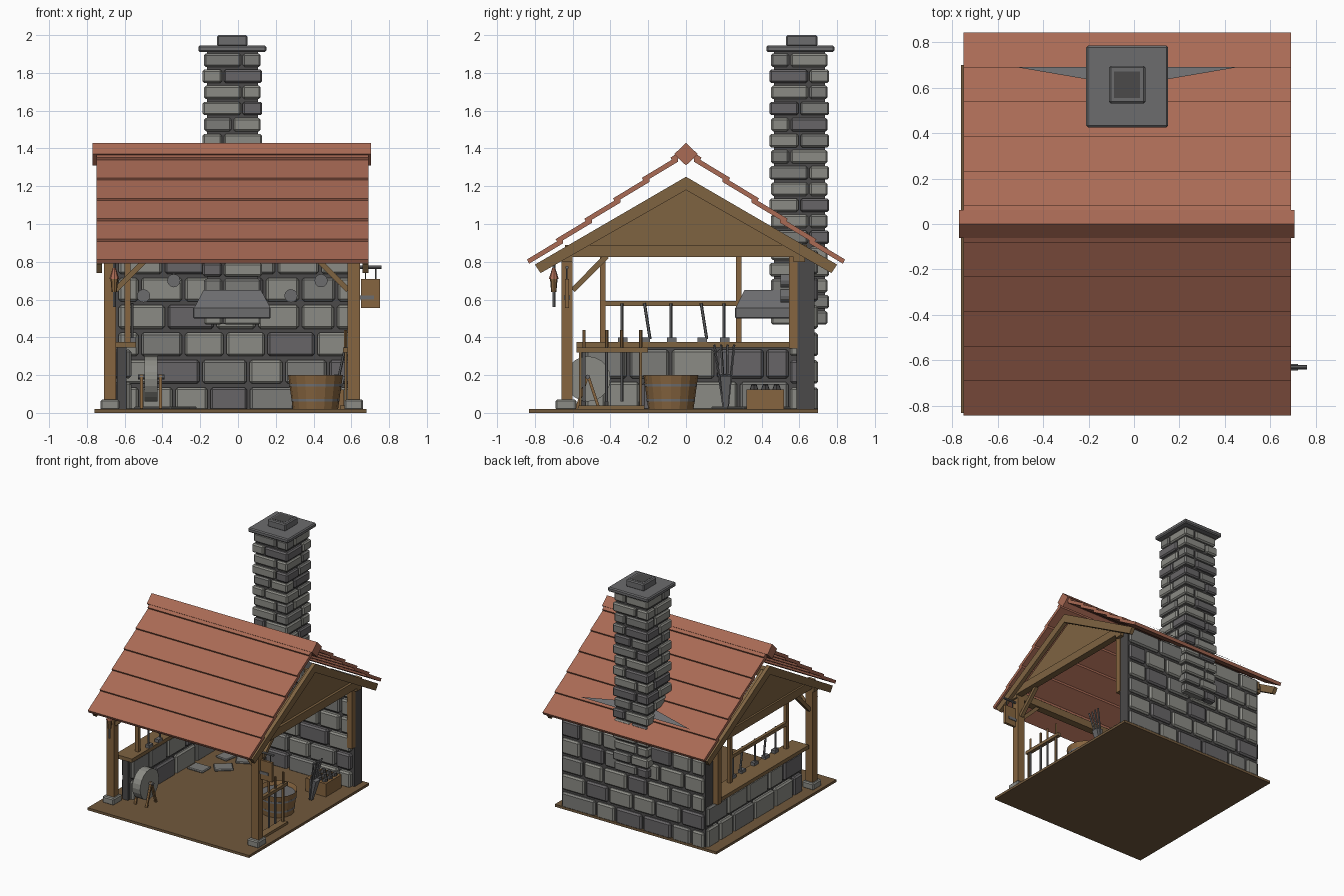
import bpy, bmesh, math, random
from mathutils import Vector, Matrix

random.seed(4)
if "Cube" in bpy.data.objects:
    bpy.data.objects.remove(bpy.data.objects["Cube"])


def material(name, r, g, b):
    m = bpy.data.materials.new(name)
    m.use_nodes = True
    m.diffuse_color = (r, g, b, 1)
    bsdf = next(n for n in m.node_tree.nodes if n.type == 'BSDF_PRINCIPLED')
    bsdf.inputs["Base Color"].default_value = (r, g, b, 1)
    return m


TILE = material("clay tile", .40, .145, .09)
LIGHT = material("light stone", .26, .26, .235)
MID = material("mid stone", .2, .2, .19)
DARK = material("dark stone", .135, .13, .135)
MORTAR = material("mortar", .07, .068, .068)
WOOD = material("timber", .21, .125, .053)
OAK = material("warm plank", .24, .13, .05)
EARTH = material("earth floor", .165, .1, .046)
IRON = material("iron", .15, .15, .155)
STONES = [LIGHT, MID, DARK]


def finish(name, bm, mats):
    bmesh.ops.recalc_face_normals(bm, faces=bm.faces)
    me = bpy.data.meshes.new(name)
    bm.to_mesh(me)
    bm.free()
    for m in mats:
        me.materials.append(m)
    ob = bpy.data.objects.new(name, me)
    bpy.context.collection.objects.link(ob)
    return ob


def add_box(bm, lo, hi, index=0, bevel=0.0):
    lo, hi = Vector(lo), Vector(hi)
    mat = Matrix.Translation((lo + hi) / 2) @ Matrix.Diagonal((*(hi - lo), 1))
    part = bmesh.new()
    bmesh.ops.create_cube(part, size=1, matrix=mat)
    if bevel:
        bmesh.ops.bevel(part, geom=part.edges[:], offset=bevel, segments=1, affect='EDGES')
    for f in part.faces:
        f.material_index = index
    tmp = bpy.data.meshes.new("tmp")
    part.to_mesh(tmp)
    part.free()
    bm.from_mesh(tmp)
    bpy.data.meshes.remove(tmp)


def box(name, lo, hi, mat, bevel=0.0):
    bm = bmesh.new()
    add_box(bm, lo, hi, 0, bevel)
    return finish(name, bm, [mat])


def prism(name, pts, x0, x1, mat):
    """Extrude a y-z outline along x."""
    bm = bmesh.new()
    face = bm.faces.new([bm.verts.new((x0, y, z)) for y, z in pts])
    new = bmesh.ops.extrude_face_region(bm, geom=[face])["geom"]
    bmesh.ops.translate(bm, vec=(x1 - x0, 0, 0), verts=[v for v in new if isinstance(v, bmesh.types.BMVert)])
    return finish(name, bm, [mat])


def rod(name, a, b, r, mat, r2=None, sides=8):
    a, b = Vector(a), Vector(b)
    d = b - a
    mat4 = Matrix.Translation((a + b) / 2) @ d.to_track_quat('Z', 'Y').to_matrix().to_4x4()
    if sides == 4:
        mat4 = mat4 @ Matrix.Rotation(math.pi / 4, 4, 'Z')
    bm = bmesh.new()
    bmesh.ops.create_cone(bm, cap_ends=True, segments=sides, radius1=r, radius2=r if r2 is None else r2,
                          depth=d.length, matrix=mat4)
    return finish(name, bm, [mat])


def masonry(name, axis, start, end, t0, t1, top, rows):
    """Running courses of bevelled blocks along x (axis 0) or y (axis 1)."""
    bm = bmesh.new()
    h = top / rows
    for r in range(rows):
        p = start
        while p < end - .02:
            w = random.uniform(.17, .27) if p > start or r % 2 else .12
            q = end if end - p - w < .09 else p + w
            lo, hi = [t0, t0, r * h + .01], [t1, t1, (r + 1) * h - .01]
            lo[axis], hi[axis] = p + .008, q - .008
            add_box(bm, lo, hi, random.choices(range(3), (5, 2, 1.5))[0], .012)
            p = q
    finish(name, bm, STONES)


# Ground
box("ground_slab", (-.76, -.83, 0), (.68, .7, .02), EARTH)
for i, (x, y) in enumerate([(-.48, .19), (-.34, .3), (-.43, .48), (-.3, .5)]):
    slab = box(f"floor_stone_{i}", (-.07, -.055, .018), (.07, .055, .035), MID, .006)
    slab.location, slab.rotation_euler[2] = (x, y, 0), i * .7

# Back wall and low side wall
box("back_wall_core", (-.65, .585, .02), (.63, .68, .86), MORTAR)
masonry("back_wall_inner_stones", 0, -.64, .62, .55, .6, .87, 6)
masonry("back_wall_outer_stones", 0, -.65, .63, .665, .7, .87, 6)
box("side_wall_core", (-.64, -.56, .02), (-.59, .6, .345), MORTAR)
masonry("side_wall_inner_stones", 1, -.54, .55, -.6, -.565, .345, 2)
masonry("side_wall_outer_stones", 1, -.54, .68, -.67, -.63, .345, 2)
box("counter", (-.69, -.58, .345), (-.54, .55, .375), WOOD)

# Chimney: alternating split courses round a mortar core
cx, cy, half = -.03, .6, .15
box("chimney_core", (cx - .135, cy - .135, .47), (cx + .135, cy + .135, 1.92), MORTAR)
bm = bmesh.new()
rows = 17
step = (1.91 - .46) / rows
for r in range(rows):
    z = .46 + r * step
    grow = .008 if r % 2 else 0
    sx, sy = random.choice((-.05, .05, 0)), random.choice((-.05, .05, 0))
    for x0, x1 in ((-half - grow, sx - .005), (sx + .005, half + grow)):
        for y0, y1 in ((-half - grow, sy - .005), (sy + .005, half + grow)):
            add_box(bm, (cx + x0, cy + y0, z + .007), (cx + x1, cy + y1, z + step - .007),
                    random.choices(range(3), (5, 2, 2))[0], .01)
finish("chimney_stones", bm, STONES)
box("chimney_cap", (cx - .18, cy - .175, 1.91), (cx + .18, cy + .185, 1.945), IRON, .008)
box("chimney_pot", (cx - .08, cy - .07, 1.94), (cx + .08, cy + .095, 2), IRON, .008)
box("flue_opening", (cx - .057, cy - .045, 1.995), (cx + .057, cy + .07, 2.0015), MORTAR)
for s in (-1, 1):
    bm = bmesh.new()
    bm.faces.new([bm.verts.new((cx + s * x, y, z)) for x, y, z in
                  ((.49, .69, .94), (.14, .69, .94), (.14, .63, .98))])
    finish("flashing", bm, [IRON])

# Forge hood
box("hood_lip", (-.237, .26, .5), (.173, .55, .56), IRON, .005)
hood = box("hood_funnel", (-.23, .265, .56), (.17, .55, .65), IRON)
for v in hood.data.vertices:
    if v.co.z > .6:
        v.co.x = cx + (v.co.x - cx) * .76
        v.co.y = max(v.co.y, .31)
for x, z in ((-.5, .62), (-.34, .7), (.28, .62), (.44, .7)):
    rod("wall_boss", (x, .5, z), (x, .56, z), .035, IRON, sides=12)

# Roof courses on both slopes, then the ridge
for s in (-1, 1):
    for i in range(6):
        y, z = .83 - .152 * i, .79 + .108 * i
        e = min(.18, y)
        prism("tile_course", [(s * y, z), (s * (y + .012), z + .022), (s * (y - e), z + .03 + e * .6),
                              (s * (y - e), z + e * .6)], -.75, .69, TILE)
prism("ridge_cap", [(0, 1.31), (.062, 1.37), (0, 1.43), (-.062, 1.37)], -.77, .705, TILE)

# Gables, bargeboards, tie beams
for x0, x1, g in ((-.75, -.72, -.69), (.66, .69, .62)):
    for s in (-1, 1):
        prism("bargeboard", [(0, 1.25), (s * .8, .785), (s * .77, .74), (0, 1.18)], x0, x1, WOOD)
    prism("gable_panel", [(-.55, .88), (.55, .88), (0, 1.2)], g, g + .02, WOOD)
    box("tie_beam", (g - .015, -.64, .825), (g + .04, .64, .89), WOOD)
for y in (-.63, .6):
    box("eave_beam", (-.72, y - .03, .8), (.66, y + .03, .86), WOOD)

# Posts, footings and braces
for x, s in ((-.678, 1), (.613, -1)):
    box("front_post", (x - .032, -.66, .06), (x + .032, -.6, .84), OAK)
    box("post_footing", (x - .05, -.69, .015), (x + .05, -.58, .07), LIGHT, .008)
    rod("front_brace", (x + s * .03, -.63, .65), (x + s * .19, -.63, .81), .02, WOOD, sides=4)
    rod("side_brace", (x, -.6, .65), (x, -.42, .83), .02, WOOD, sides=4)
    box("back_post", (x - .022, .545, .34), (x + .022, .59, .84), OAK)
for y in (-.44, .28):
    box("counter_post", (-.6, y - .014, .37), (-.57, y + .014, .83), OAK)

# Tool rail above the counter
box("tool_rail", (-.6, -.44, .565), (-.575, .28, .592), WOOD)
for i, y in enumerate((-.34, -.22, -.08, .08, .2)):
    rod("hanging_tool", (-.56, y, .58), (-.56, y + .03 * (i % 2), .39), .008, IRON, sides=6)
    box("tool_head", (-.575, y - .02, .375), (-.54, y + .03, .4), IRON)

# Tool rack by the open side
box("rack_base", (.54, -.57, .02), (.6, -.22, .04), WOOD)
box("rack_bar", (.555, -.58, .32), (.585, -.2, .345), WOOD)
for y in (-.56, -.24):
    rod("rack_leg", (.57, y, .03), (.57, y, .33), .01, WOOD, sides=4)
for y in (-.54, -.42, -.34, -.24):
    rod("rack_tool", (.57, y, .06), (.57, y, .36), .008, IRON, sides=6)
    rod("rack_tool_handle", (.57, y, .35), (.57, y, .44), .009, OAK, sides=6)

# Grindstone on its stand
rod("grindstone", (-.495, -.52, .18), (-.425, -.52, .18), .12, LIGHT, sides=20)
rod("grindstone_axle", (-.53, -.52, .19), (-.39, -.52, .19), .012, IRON)
for x in (-.51, -.41):
    for y in (-.58, -.46):
        rod("grindstone_leg", (x, y, .02), (x, -.52, .2), .011, OAK, sides=4)

# Slack tub
tub = rod("tub", (.41, -.08, .02), (.41, -.08, .2), .12, OAK, .145, 16)
bm = bmesh.new()
bm.from_mesh(tub.data)
rim = [f for f in bm.faces if f.normal.z > .9]
bmesh.ops.inset_region(bm, faces=rim, thickness=.015)
bmesh.ops.translate(bm, vec=(0, 0, -.03), verts=rim[0].verts[:])
rim[0].material_index = 1
bm.to_mesh(tub.data)
bm.free()
tub.data.materials.append(IRON)
for z in (.06, .14):
    rod("tub_hoop", (.41, -.08, z), (.41, -.08, z + .014), .128 + (z - .06) * .14, IRON, sides=16)

# Coal crate and leaning tongs
box("coal_crate", (.38, .32, .02), (.56, .52, .125), OAK)
for i in range(9):
    x, y = .42 + .05 * (i % 3), .36 + .06 * (i // 3)
    rod("coal", (x, y, .11), (x + .01, y, .15), .03, MORTAR, .015, 6)
for i in range(4):
    rod("tong_bar", (.5, .2 + i * .007, .03), (.57, .15 + i * .035, .36), .007, IRON, sides=5)
rod("tong_plate", (.505, .21, .03), (.54, .21, .2), .018, IRON, .04, 4)

# Hanging sign and lamp
rod("sign_bracket", (.63, -.63, .77), (.76, -.63, .77), .009, IRON)
box("sign_board", (.65, -.64, .555), (.752, -.62, .71), OAK)
box("sign_bar", (.64, -.645, .6), (.72, -.615, .622), IRON)
for x in (.675, .73):
    rod("sign_hanger", (x, -.63, .7), (x, -.63, .77), .004, IRON, sides=5)
rod("lamp_hook", (-.655, -.7, .56), (-.655, -.7, .79), .008, IRON)
rod("lamp_shade", (-.655, -.7, .71), (-.655, -.7, .78), .026, TILE, .004)
rod("lamp_body", (-.655, -.7, .64), (-.655, -.7, .71), .014, OAK, .02)
